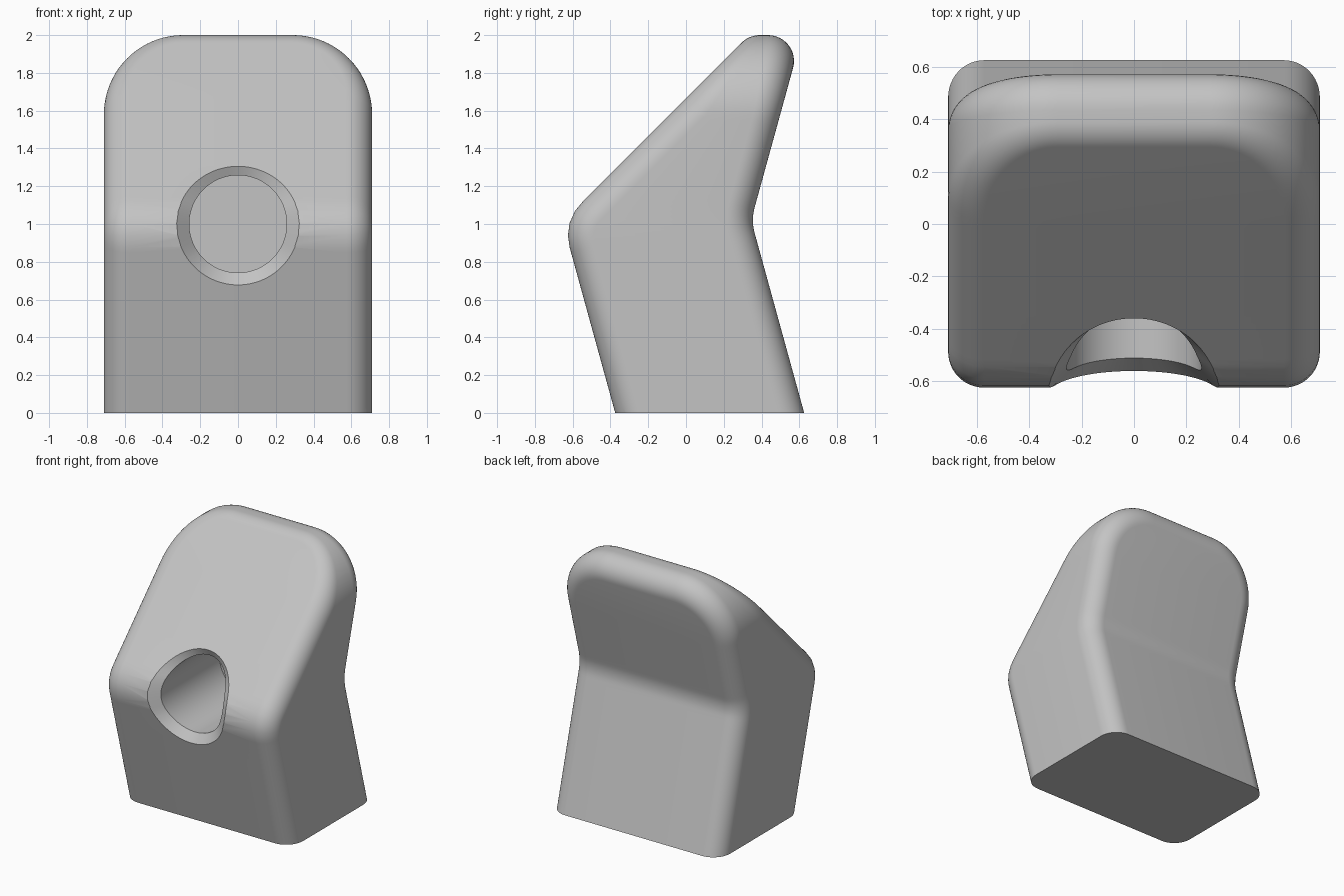
import bpy, bmesh
from math import sin, cos, tan, asin, pi, radians
from mathutils import Vector

if "Cube" in bpy.data.objects:
    bpy.data.objects.remove(bpy.data.objects["Cube"])

FILLET = 0.137                      # rim rounding
HALF_W, TOP, CORNER = 0.71, 2.0, 0.42
# bend of each surface: centre y, centre z, radius, lower and upper tilt
FRONT = (-0.385, 0.941, 0.24, radians(-15.4), radians(45))
BACK = (0.604, 1.02, 0.25, radians(-15.4), radians(15.4))


def surface(z, bend, grow=0.0):
    """Depth and tilt of a bent wall (line, arc, line) at height z."""
    cy, cz, r, low, high = bend
    r += grow
    a = max(low, min(high, asin(max(-1, min(1, (z - cz) / r)))))
    return cy - r * cos(a) + (z - cz - r * sin(a)) * tan(a), a


def make_object(name, bm):
    bmesh.ops.recalc_face_normals(bm, faces=bm.faces)
    mesh = bpy.data.meshes.new(name)
    bm.to_mesh(mesh)
    bm.free()
    obj = bpy.data.objects.new(name, mesh)
    bpy.context.collection.objects.link(obj)
    return obj


def build_body():
    # arch-shaped outline, inset by the fillet: x, z, outward angle
    wall_x, rad, spring = HALF_W - FILLET, CORNER - FILLET, TOP - CORNER
    steps, turns, n = 64, 20, 12
    half = [(wall_x, -0.2 + (spring + 0.2) * i / steps, 0) for i in range(steps)]
    for i in range(turns + 1):
        a = pi / 2 * i / turns
        half.append((wall_x - rad + rad * cos(a), spring + rad * sin(a), a))
    outline = half + [(-x, z, pi - a) for x, z, a in reversed(half)]

    # each station rolls from the front wall over the side to the back wall
    bm = bmesh.new()
    rows = []
    for x, z, a in outline:
        side = Vector((cos(a), 0, sin(a)))
        yf, tf = surface(z, FRONT, -FILLET)
        yb, tb = surface(z, BACK, FILLET)
        nf = Vector((0, -cos(tf), sin(tf)))
        nb = Vector((0, cos(tb), -sin(tb)))
        pts = [Vector((x, yf, z)) + FILLET * nf.slerp(side, j / n) for j in range(n + 1)]
        pts += [Vector((x, yb, z)) + FILLET * side.slerp(nb, j / n) for j in range(n + 1)]
        rows.append([bm.verts.new(p) for p in pts])
    for p, q in zip(rows, rows[1:]):
        for j in range(len(p) - 1):
            bm.faces.new((p[j], p[j + 1], q[j + 1], q[j]))
    # front and back walls
    for i in range(len(half) - 1):
        for j in (0, -1):
            bm.faces.new((rows[i][j], rows[i + 1][j], rows[-2 - i][j], rows[-1 - i][j]))
    # flat base
    bmesh.ops.bisect_plane(bm, geom=bm.verts[:] + bm.edges[:] + bm.faces[:],
                           plane_co=(0, 0, 0), plane_no=(0, 0, 1), clear_inner=True)
    bmesh.ops.holes_fill(bm, edges=[e for e in bm.edges if e.is_boundary], sides=0)
    return make_object("body", bm)


def build_socket_cutter():
    # blind round hole whose chamfer follows the bent front wall
    radius, chamfer, floor, sides = 0.258, 0.067, 0.145, 96
    bm = bmesh.new()
    rings = [[], [], [], []]
    for i in range(sides):
        a = 2 * pi * i / sides
        x, z = radius * cos(a), 1 + radius * sin(a)
        y, tilt = surface(z, FRONT)
        inner = Vector((x, y + chamfer, z))
        zo = z + chamfer * sin(a) * cos(tilt)
        outer = Vector((x + chamfer * cos(a), surface(zo, FRONT)[0], zo))
        reach = outer + (outer - inner) * 0.8
        for ring, p in zip(rings, (Vector((x, floor, z)), inner, reach,
                                   Vector((reach.x, -1, reach.z)))):
            ring.append(bm.verts.new(p))
    for p, q in zip(rings, rings[1:]):
        for i in range(sides):
            k = (i + 1) % sides
            bm.faces.new((p[i], p[k], q[k], q[i]))
    bm.faces.new(rings[0])
    bm.faces.new(rings[-1])
    cutter = make_object("socket_cutter", bm)
    cutter.hide_render = True
    return cutter


grey = bpy.data.materials.new("plain grey")
grey.use_nodes = True
colour = (0.55, 0.55, 0.55, 1)
grey.diffuse_color = colour
grey.node_tree.nodes["Principled BSDF"].inputs["Base Color"].default_value = colour

body = build_body()
body.data.materials.append(grey)
cutter = build_socket_cutter()
cutter.data.materials.append(grey)

# cut the socket, then drop the cutter
cut = body.modifiers.new("socket", "BOOLEAN")
cut.operation, cut.solver, cut.object = "DIFFERENCE", "EXACT", cutter
bpy.ops.object.select_all(action="DESELECT")
body.select_set(True)
bpy.context.view_layer.objects.active = body
bpy.ops.object.modifier_apply(modifier=cut.name)
bpy.data.objects.remove(cutter)
bpy.ops.object.shade_smooth_by_angle(angle=radians(30))
